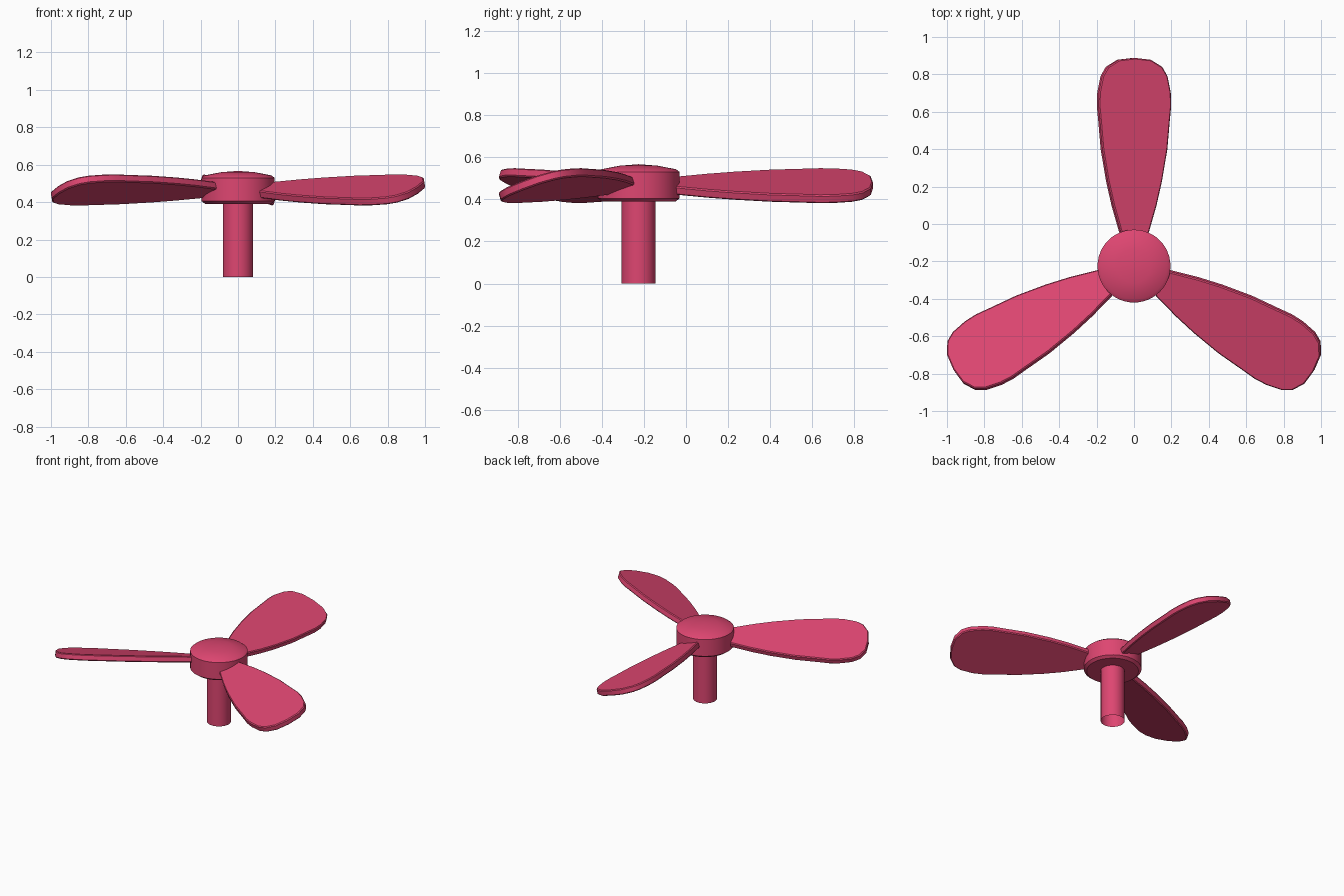
import bpy, bmesh, math
from mathutils import Matrix

cube = bpy.data.objects.get("Cube")
if cube:
    bpy.data.objects.remove(cube)

HUB_Y = -0.225
PITCH = math.radians(18.5)
BLADE_Z = 0.465
THICK = 0.042

pink = bpy.data.materials.new("raspberry_pink")
pink.use_nodes = True
colour = (0.73, 0.061, 0.165, 1)
pink.diffuse_color = colour
pink.node_tree.nodes["Principled BSDF"].inputs["Base Color"].default_value = colour


def finish(name, bm, angle):
    mesh = bpy.data.meshes.new(name)
    bm.to_mesh(mesh)
    bm.free()
    mesh.materials.append(pink)
    obj = bpy.data.objects.new(name, mesh)
    bpy.context.collection.objects.link(obj)
    bpy.ops.object.select_all(action='DESELECT')
    obj.select_set(True)
    bpy.context.view_layer.objects.active = obj
    bpy.ops.object.shade_smooth_by_angle(angle=math.radians(angle))
    return obj


def lathe(name, profile, steps=48):
    """Spin an upward (radius, z) profile around the hub axis."""
    bm = bmesh.new()
    verts = [bm.verts.new((r, 0, z)) for r, z in profile]
    edges = [bm.edges.new(pair) for pair in zip(verts, verts[1:])]
    bmesh.ops.spin(bm, geom=verts + edges, cent=(0, 0, 0), axis=(0, 0, 1),
                   angle=math.tau, steps=steps)
    bmesh.ops.remove_doubles(bm, verts=bm.verts, dist=1e-4)
    bmesh.ops.recalc_face_normals(bm, faces=bm.faces)
    bmesh.ops.translate(bm, verts=bm.verts, vec=(0, HUB_Y, 0))
    return finish(name, bm, 30)


# Hub with a shallow domed cap, and the shaft, open at its lower end
lathe("hub", [(0, 0.39), (0.175, 0.39), (0.195, 0.405), (0.195, 0.53),
              (0.178, 0.543), (0.09, 0.56), (0, 0.567)])
lathe("shaft", [(0.081, 0), (0.081, 0.40)])

# Half outline of a blade: half width, distance from hub axis
half = [(0.045, 0.08), (0.077, 0.175), (0.122, 0.325), (0.153, 0.455),
        (0.183, 0.625), (0.197, 0.78), (0.205, 0.86), (0.202, 0.93),
        (0.184, 1.015), (0.154, 1.065), (0.09, 1.103), (0, 1.113)]
outline = half + [(-x, y) for x, y in reversed(half[:-1])]


def blade(name, turn):
    bm = bmesh.new()
    base = bm.faces.new([bm.verts.new((x, y, -THICK / 2)) for x, y in outline])
    top = bmesh.ops.extrude_face_region(bm, geom=[base])["geom"]
    bmesh.ops.translate(bm, verts=[v for v in top if isinstance(v, bmesh.types.BMVert)],
                        vec=(0, 0, THICK))
    bmesh.ops.recalc_face_normals(bm, faces=bm.faces)
    # Soften the rims of the two broad faces
    rims = [e for e in bm.edges if abs(e.verts[0].co.z - e.verts[1].co.z) < 1e-5]
    bmesh.ops.bevel(bm, geom=rims, offset=0.006, segments=1, affect='EDGES')
    bm.transform(Matrix.Translation((0, HUB_Y, BLADE_Z))
                 @ Matrix.Rotation(turn, 4, 'Z')
                 @ Matrix.Rotation(PITCH, 4, 'Y'))
    return finish(name, bm, 30)


# Three pitched blades, evenly spaced
for i, name in enumerate(("back_blade", "right_blade", "left_blade")):
    blade(name, i * math.tau / 3)
